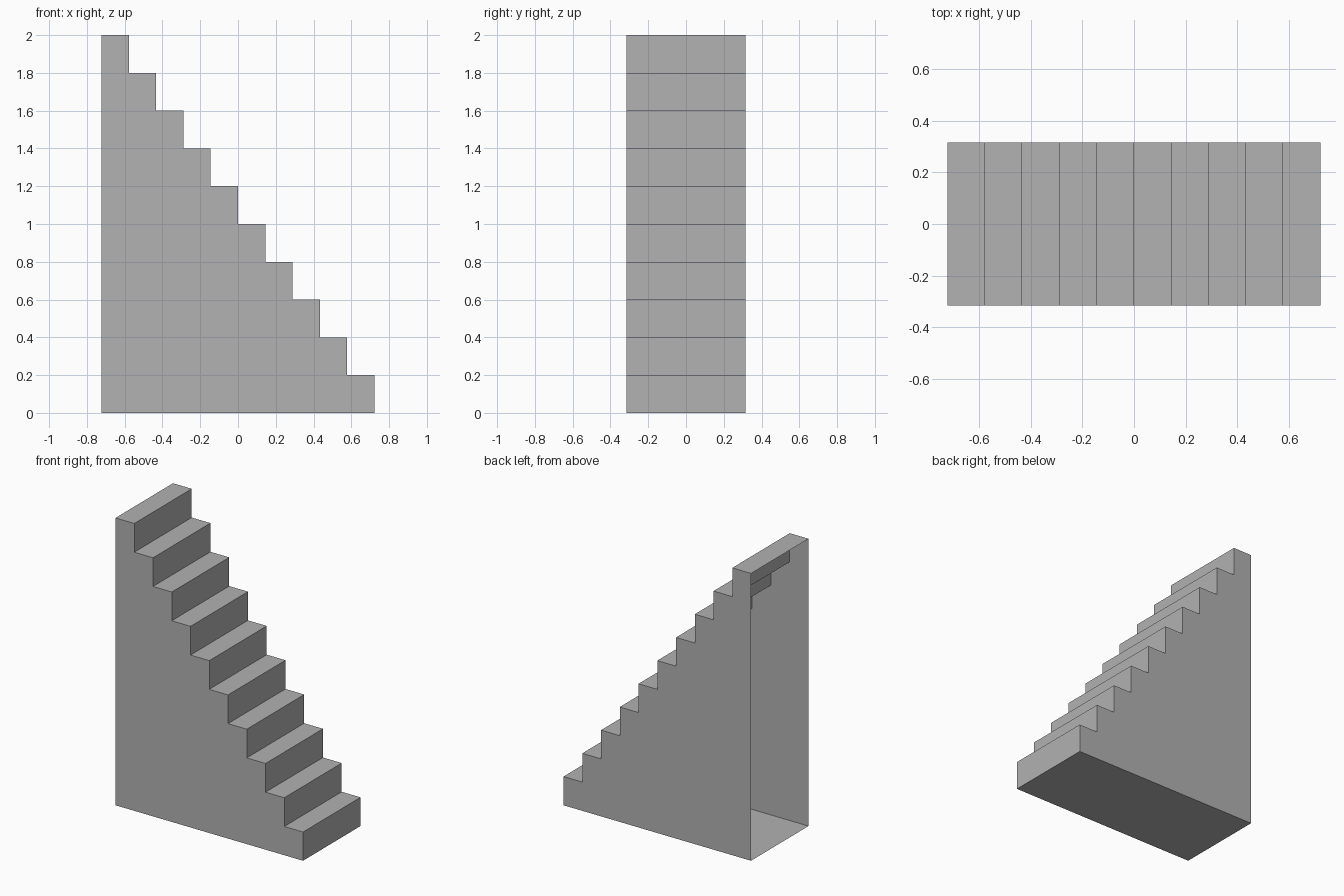
import bpy
import bmesh

if "Cube" in bpy.data.objects:
    bpy.data.objects.remove(bpy.data.objects["Cube"], do_unlink=True)

STEPS = 10
HALF_LENGTH, HALF_WIDTH, HEIGHT = 0.722, 0.316, 2.0
RUN, RISE = 2 * HALF_LENGTH / STEPS, HEIGHT / STEPS

grey = bpy.data.materials.new("plain_grey")
grey.use_nodes = True
colour = (0.445, 0.445, 0.445, 1)
grey.diffuse_color = colour
grey.node_tree.nodes["Principled BSDF"].inputs["Base Color"].default_value = colour


def sheet(name, faces):
    """Make a thin flat-shaded object from lists of corner points."""
    bm = bmesh.new()
    for corners in faces:
        bm.faces.new([bm.verts.new(c) for c in corners])
    bmesh.ops.remove_doubles(bm, verts=bm.verts, dist=0.0001)
    mesh = bpy.data.meshes.new(name)
    bm.to_mesh(mesh)
    bm.free()
    mesh.materials.append(grey)
    obj = bpy.data.objects.new(name, mesh)
    bpy.context.collection.objects.link(obj)


# Stepped profile, from the foot of the lowest riser to the top landing edge
profile = [(HALF_LENGTH, 0)]
for i in range(STEPS):
    x, z = HALF_LENGTH - i * RUN, (i + 1) * RISE
    profile += [(x, z), (x - RUN, z)]

# Treads and risers, a folded sheet across the width
sheet("treads_and_risers", [
    [(a[0], -HALF_WIDTH, a[1]), (b[0], -HALF_WIDTH, b[1]),
     (b[0], HALF_WIDTH, b[1]), (a[0], HALF_WIDTH, a[1])][::-1]
    for a, b in zip(profile, profile[1:])])

# Side walls with the stepped outline; the tall end stays open
outline = profile + [(-HALF_LENGTH, 0)]
for name, y, order in (("front_wall", -HALF_WIDTH, -1), ("back_wall", HALF_WIDTH, 1)):
    corners = [(x, y, z) for x, z in outline]
    # The outline runs anticlockwise seen from the front
    sheet(name, [corners if order < 0 else corners[::-1]])

# Floor panel
sheet("base", [[(-HALF_LENGTH, -HALF_WIDTH, 0), (-HALF_LENGTH, HALF_WIDTH, 0),
                (HALF_LENGTH, HALF_WIDTH, 0), (HALF_LENGTH, -HALF_WIDTH, 0)]])
